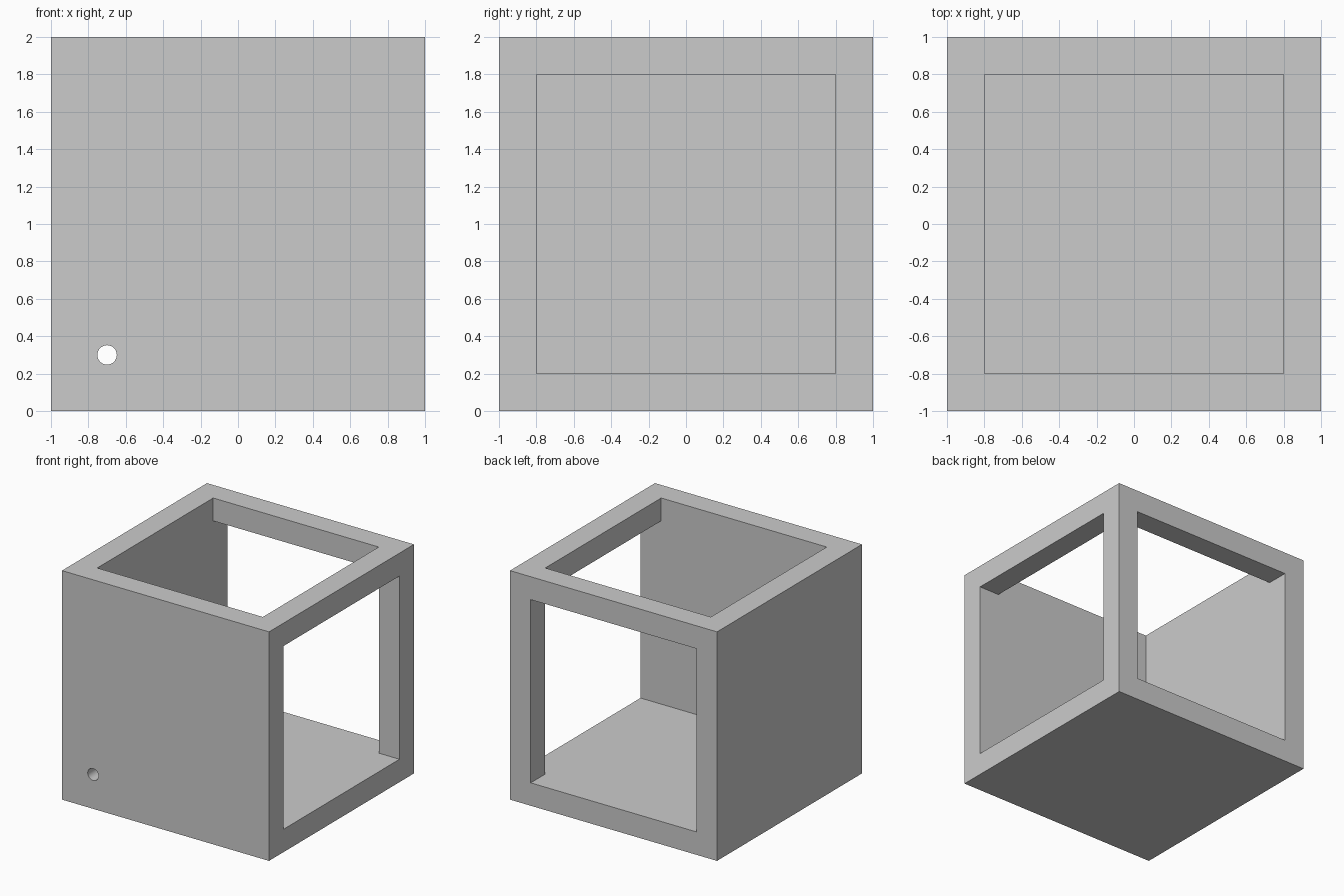
import bpy
import bmesh
from math import pi
from mathutils import Matrix, Vector

default = bpy.data.objects.get("Cube")
if default:
    bpy.data.objects.remove(default, do_unlink=True)

SIZE = 2.0
WALL = 0.2
CENTRE = Vector((0, 0, SIZE / 2))

grey = bpy.data.materials.new("light grey")
grey.use_nodes = True
colour = (0.6, 0.6, 0.6, 1)
grey.diffuse_color = colour
grey.node_tree.nodes["Principled BSDF"].inputs["Base Color"].default_value = colour


def finish(name, bm):
    """Turn a bmesh into a named object."""
    bmesh.ops.recalc_face_normals(bm, faces=bm.faces)
    mesh = bpy.data.meshes.new(name)
    bm.to_mesh(mesh)
    bm.free()
    mesh.materials.append(grey)
    obj = bpy.data.objects.new(name, mesh)
    bpy.context.collection.objects.link(obj)
    return obj


def cut(target, cutter):
    """Subtract the cutter from the target and remove it."""
    cutter.hide_render = True
    mod = target.modifiers.new(cutter.name, "BOOLEAN")
    mod.operation = "DIFFERENCE"
    mod.solver = "EXACT"
    mod.object = cutter
    bpy.context.view_layer.objects.active = target
    bpy.ops.object.modifier_apply(modifier=mod.name)
    bpy.data.objects.remove(cutter, do_unlink=True)


# Solid outer block
bm = bmesh.new()
bmesh.ops.create_cube(bm, size=SIZE, matrix=Matrix.Translation(CENTRE))
box = finish("open_box", bm)

# Cavity, pushed out through the left side, the back and the top
bm = bmesh.new()
bmesh.ops.create_cube(bm, size=SIZE - 2 * WALL, matrix=Matrix.Translation(CENTRE))
bm.normal_update()
open_sides = [f for f in bm.faces if sum(f.normal) > 0]
for face in bmesh.ops.extrude_discrete_faces(bm, faces=open_sides)["faces"]:
    face.normal_update()
    bmesh.ops.translate(bm, verts=face.verts, vec=face.normal * WALL * 2)
cut(box, finish("cavity_cutter", bm))

# Small round hole low in the front wall
bm = bmesh.new()
place = Matrix.Translation((-0.7, -0.9, 0.3)) @ Matrix.Rotation(pi / 2, 4, "X")
bmesh.ops.create_cone(bm, cap_ends=True, segments=32, radius1=0.052, radius2=0.052,
                      depth=WALL * 2, matrix=place)
cut(box, finish("hole_cutter", bm))

# Smooth only the inside of the hole
box.select_set(True)
bpy.context.view_layer.objects.active = box
bpy.ops.object.shade_smooth_by_angle()
